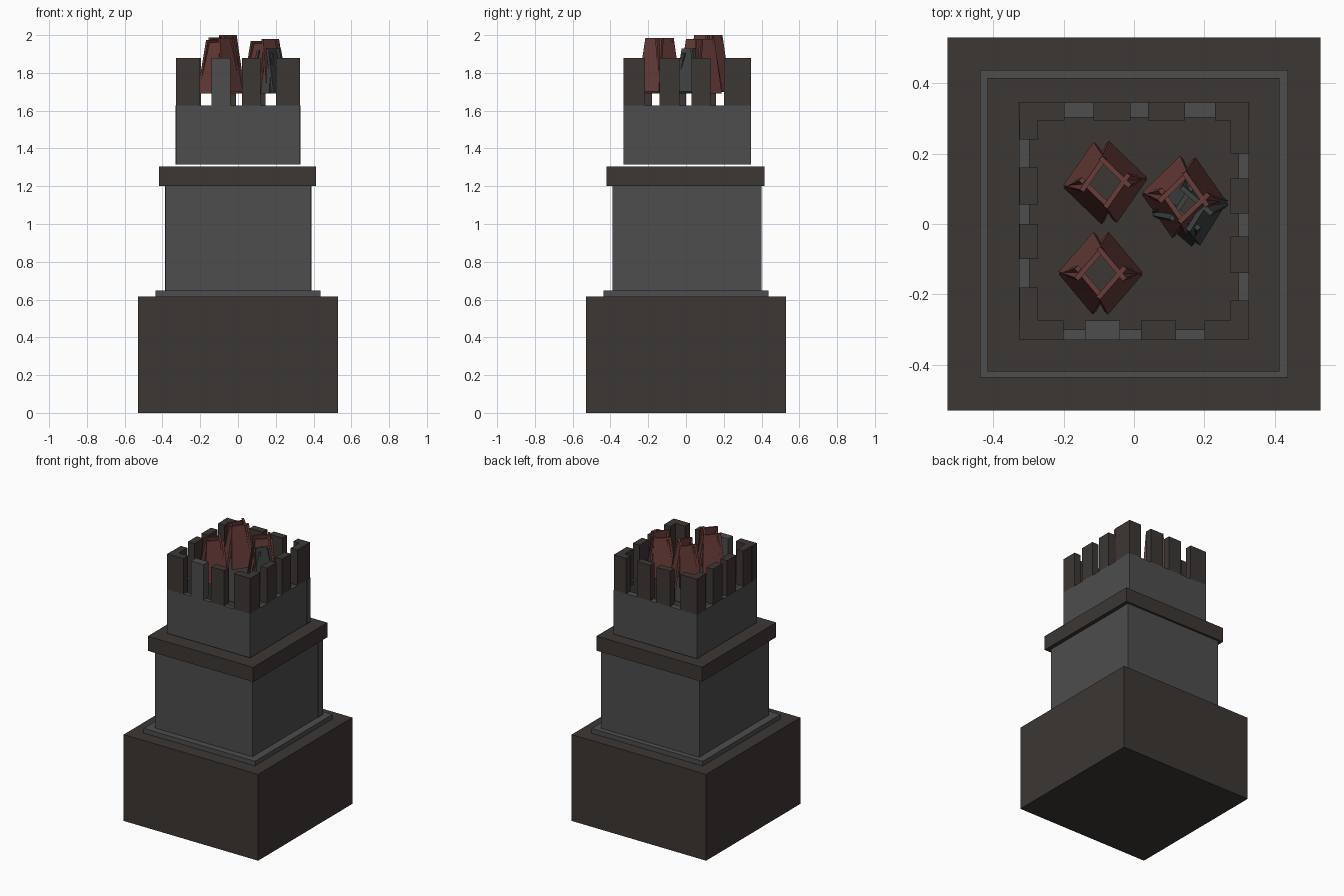
import bpy, bmesh, math
from mathutils import Matrix, Vector

if "Cube" in bpy.data.objects:
    bpy.data.objects.remove(bpy.data.objects["Cube"])

def mat(name, col):
    m = bpy.data.materials.new(name)
    m.diffuse_color = (*col, 1)
    m.use_nodes = True
    m.node_tree.nodes["Principled BSDF"].inputs["Base Color"].default_value = m.diffuse_color
    return m

DARK = mat("dark_stone", (0.045, 0.038, 0.034))
GREY = mat("grey_stone", (0.075, 0.075, 0.075))
RED = mat("ember_red", (0.135, 0.045, 0.04))
ASH = mat("ash", (0.05, 0.055, 0.053))

def finish(name, bm, m):
    bmesh.ops.recalc_face_normals(bm, faces=bm.faces)
    me = bpy.data.meshes.new(name)
    bm.to_mesh(me)
    bm.free()
    me.materials.append(m)
    ob = bpy.data.objects.new(name, me)
    bpy.context.collection.objects.link(ob)
    return ob

def box(name, x, y, z, m):
    bm = bmesh.new()
    size = [b - a for a, b in (x, y, z)]
    mid = [(a + b) / 2 for a, b in (x, y, z)]
    bmesh.ops.create_cube(bm, size=1, matrix=Matrix.Translation(mid) @ Matrix.Diagonal((*size, 1)))
    return finish(name, bm, m)

def walls(name, x, y, z, t):
    # four slabs around a hollow core, the rear slab slightly proud
    box(name + "_front", x, (y[0], y[0] + t), z, GREY)
    box(name + "_back", (x[0] - .003, x[1] + .003), (y[1] - t - .012, y[1]), z, GREY)
    side = (y[0] + t, y[1] - t - .012)
    box(name + "_left", (x[0], x[0] + t), side, z, GREY)
    box(name + "_right", (x[1] - t, x[1]), side, z, GREY)

# stepped pedestal
box("base", (-.53, .53), (-.53, .53), (0, .615), DARK)
box("plinth", (-.438, .438), (-.436, .438), (.615, .648), GREY)
walls("shaft", (-.383, .386), (-.39, .40), (.648, 1.2), .04)
box("cornice", (-.417, .414), (-.42, .415), (1.2, 1.304), DARK)
walls("parapet", (-.327, .327), (-.33, .345), (1.314, 1.628), .03)

# battlements: spans along each side
Z = (1.628, 1.88)
for i, s in enumerate([(-.327, -.2), (-.14, -.04), (.02, .12), (.2, .327)]):
    box(f"front_merlon_{i}", s, (-.33, -.275), Z, GREY if i == 1 else DARK)
for i, s in enumerate([(-.327, -.197), (-.115, -.01), (.04, .145), (.23, .327)]):
    box(f"back_merlon_{i}", s, (.295, .345), Z, DARK)
for i, s in enumerate([(-.275, -.18), (-.10, 0), (.055, .16), (.24, .295)]):
    box(f"left_merlon_{i}", (-.325, -.273), s, Z, DARK)
for i, s in enumerate([(-.275, -.217), (-.14, -.035), (.03, .13), (.2, .295)]):
    box(f"right_merlon_{i}", (.275, .327), s, Z, DARK)

def flame(name, cx, cy, z0, z1, deg, m, r0=.093, r1=.048):
    # four tapered planks leaning inwards, tips crossing
    bm = bmesh.new()
    for k in range(4):
        rot = Matrix.Translation((cx, cy, 0)) @ Matrix.Rotation(math.radians(deg + 90 * k + (-5, 4)[k % 2]), 4, 'Z')
        ring = []
        for r, w, z in ((r0, .075, z0 + .012 * (k % 2)), (r1, .058, z1 - .012 * (k % 3))):
            ring.append([bm.verts.new(rot @ Vector(p)) for p in
                         ((r, -w, z), (r, w, z), (r - .014, w, z), (r - .014, -w, z))])
        a, b = ring
        bm.faces.new(a)
        bm.faces.new(b)
        for i in range(4):
            j = (i + 1) % 4
            bm.faces.new((a[i], a[j], b[j], b[i]))
    return finish(name, bm, m)

flame("flame_back", -.082, .118, 1.70, 2.0, 51, RED)
flame("flame_right", .142, .075, 1.69, 1.98, 40, RED)
flame("flame_front", -.095, -.14, 1.69, 1.985, 45, RED)
flame("flame_ash", .16, .045, 1.69, 1.93, 54, ASH, .08, .035)
